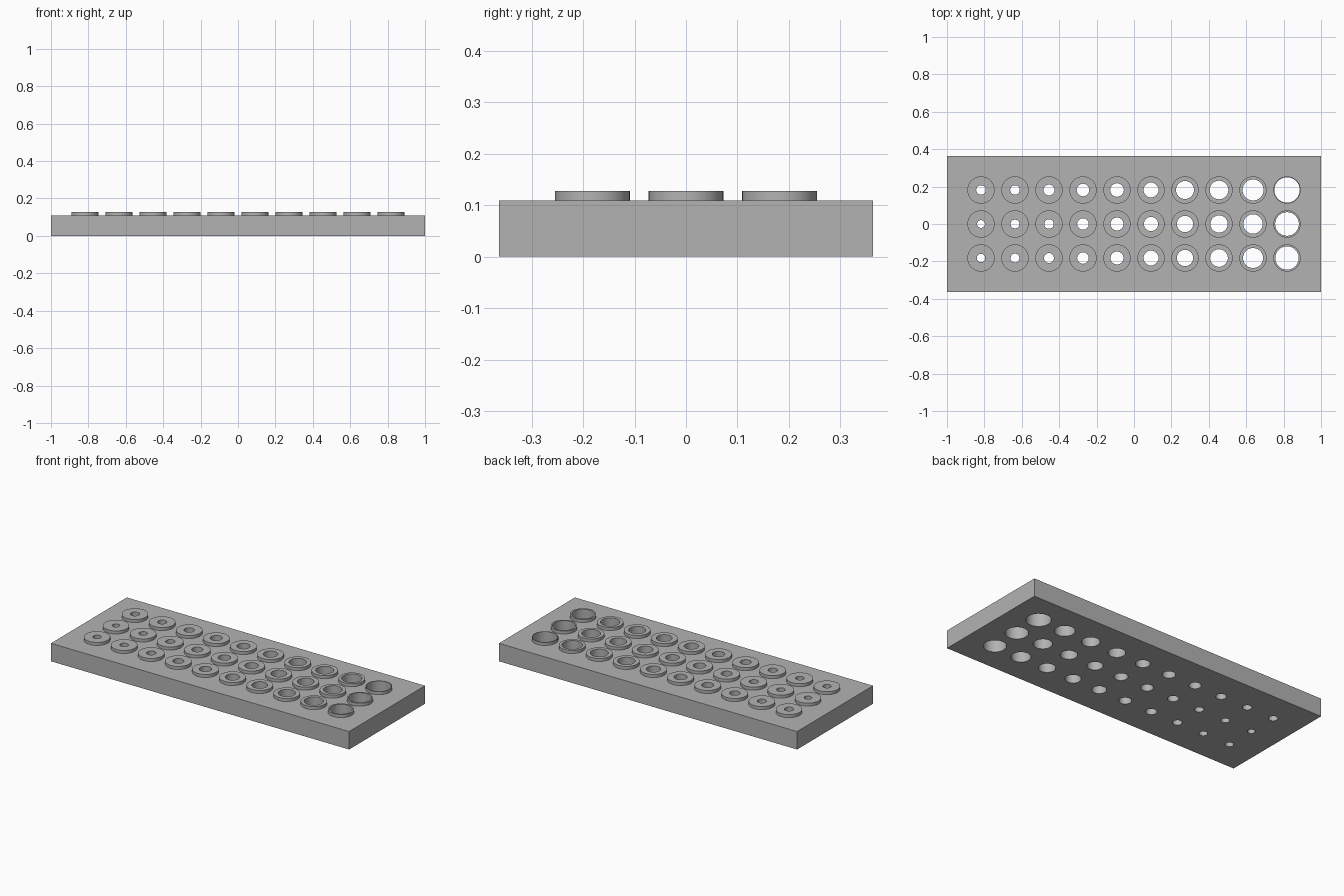
import bpy
import bmesh
from mathutils import Matrix

if "Cube" in bpy.data.objects:
    bpy.data.objects.remove(bpy.data.objects["Cube"], do_unlink=True)

PITCH = 2 / 11
UNIT = PITCH / 10
COLS, ROWS = 10, 3
PLATE_TOP = 6 * UNIT
COLLAR_TOP = 7 * UNIT
# hole diameter of each column, front to back, in units
HOLES = [(2.5, 2.3, 2.8), (2.6, 2.6, 2.8), (2.9, 2.8, 3.2), (3.4, 3.4, 3.7),
         (3.8, 3.8, 4.0), (4.4, 4.2, 4.4), (4.8, 4.8, 5.3), (5.2, 5.1, 5.5),
         (5.9, 5.7, 6.2), (6.9, 7.0, 7.5)]

grey = bpy.data.materials.new("plain grey")
grey.use_nodes = True
colour = (0.45, 0.45, 0.45, 1)
grey.diffuse_color = colour
grey.node_tree.nodes["Principled BSDF"].inputs["Base Color"].default_value = colour


def make_object(name, bm):
    mesh = bpy.data.meshes.new(name)
    bm.to_mesh(mesh)
    bm.free()
    mesh.materials.append(grey)
    obj = bpy.data.objects.new(name, mesh)
    bpy.context.collection.objects.link(obj)
    return obj


def add_cylinder(bm, x, y, radius, bottom, top, sides):
    place = Matrix.Translation((x, y, (bottom + top) / 2))
    bmesh.ops.create_cone(bm, cap_ends=True, segments=sides, radius1=radius,
                          radius2=radius, depth=top - bottom, matrix=place)


def cut_and_smooth(obj, cutter):
    bpy.ops.object.select_all(action="DESELECT")
    bpy.context.view_layer.objects.active = obj
    obj.select_set(True)
    mod = obj.modifiers.new("holes", "BOOLEAN")
    mod.operation = "DIFFERENCE"
    mod.solver = "EXACT"
    mod.object = cutter
    bpy.ops.object.modifier_apply(modifier=mod.name)
    bpy.ops.object.shade_smooth_by_angle(angle=0.7)


# Flat base plate
bm = bmesh.new()
bmesh.ops.create_cube(bm, size=1, matrix=Matrix.Translation((0, 0, PLATE_TOP / 2))
                      @ Matrix.Diagonal((2, 4 * PITCH, PLATE_TOP, 1)))
plate = make_object("base_plate", bm)

# Raised collars and matching drill cutters
collar_bm, cutter_bm = bmesh.new(), bmesh.new()
for col in range(COLS):
    for row in range(ROWS):
        x = (col - (COLS - 1) / 2) * PITCH
        y = (row - 1) * PITCH
        radius = HOLES[col][row] / 2 * UNIT
        add_cylinder(collar_bm, x, y, 4 * UNIT, PLATE_TOP, COLLAR_TOP, 48)
        add_cylinder(cutter_bm, x, y, radius, -UNIT, COLLAR_TOP + UNIT, 24)
collars = make_object("raised_collars", collar_bm)
cutter = make_object("hole_cutter", cutter_bm)
cutter.hide_render = True

cut_and_smooth(plate, cutter)
cut_and_smooth(collars, cutter)
bpy.data.objects.remove(cutter, do_unlink=True)
